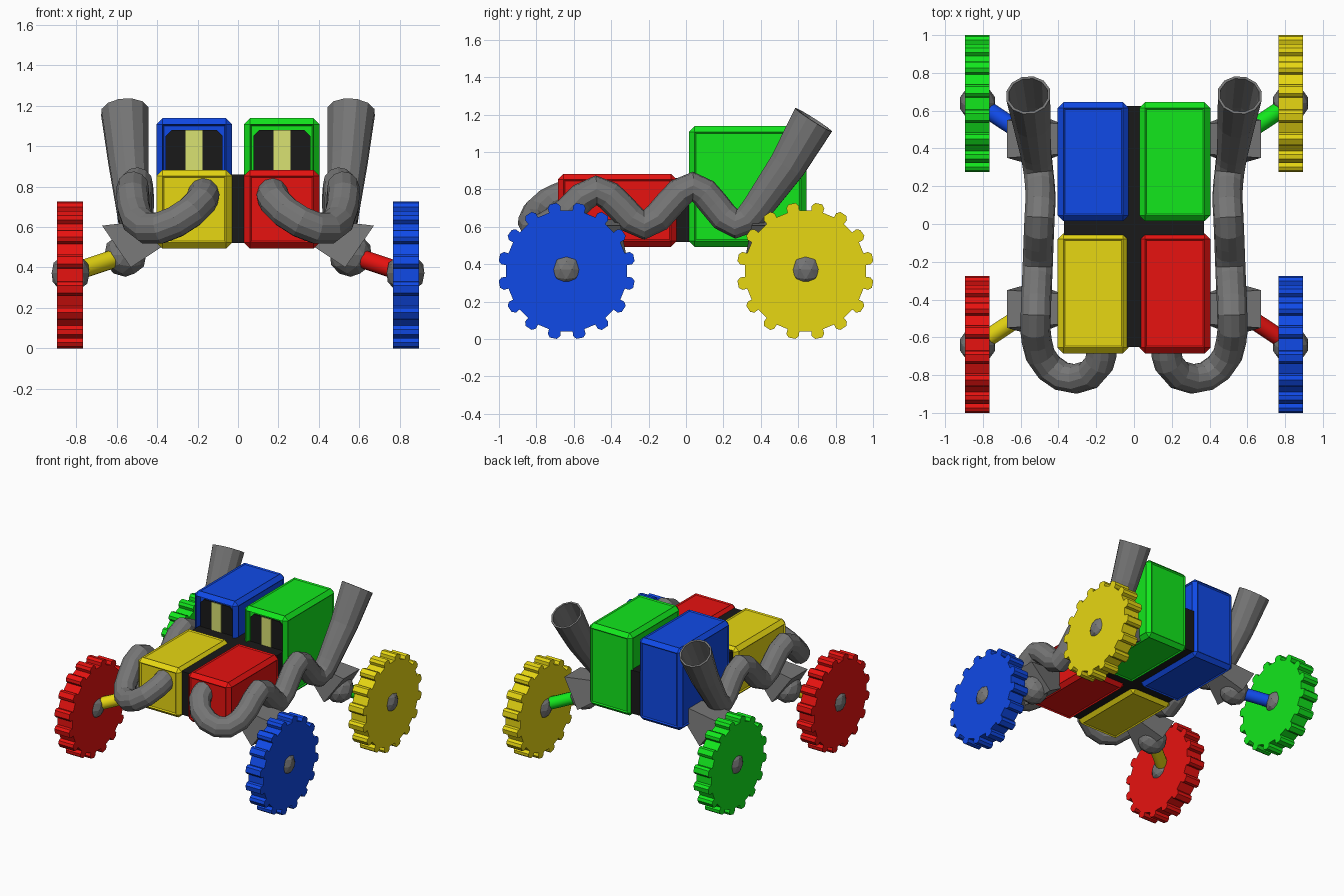
import bpy, bmesh, math
from mathutils import Vector

if "Cube" in bpy.data.objects:
    bpy.data.objects.remove(bpy.data.objects["Cube"])

COLORS = {"red": (0.8, 0.006, 0.005, 1), "blue": (0.005, 0.068, 0.8, 1),
          "green": (0.006, 0.8, 0.012, 1), "yellow": (0.8, 0.68, 0.006, 1),
          "black": (0.01, 0.01, 0.01, 1), "light": (0.7, 0.76, 0.17, 1),
          "grey": (0.18, 0.18, 0.18, 1)}
MATS = {}
for cname, col in COLORS.items():
    MATS[cname] = bpy.data.materials.new(cname)
    MATS[cname].diffuse_color = col


def finish(name, bm, color="grey"):
    bmesh.ops.recalc_face_normals(bm, faces=bm.faces)
    me = bpy.data.meshes.new(name)
    bm.to_mesh(me)
    bm.free()
    ob = bpy.data.objects.new(name, me)
    bpy.context.collection.objects.link(ob)
    me.materials.append(MATS[color])
    return ob


def box_bm(lo, hi):
    bm = bmesh.new()
    bmesh.ops.create_cube(bm, size=1)
    for v in bm.verts:
        v.co = Vector([(a + b) / 2 + c * (b - a) for a, b, c in zip(lo, hi, v.co)])
    return bm


def box(name, lo, hi, color, corner=0):
    """Plain box; corner chamfers the edges that run front to back."""
    bm = box_bm(lo, hi)
    if corner:
        edges = [e for e in bm.edges if abs(e.verts[0].co.y - e.verts[1].co.y) > 1e-4]
        bmesh.ops.bevel(bm, geom=edges, offset=corner, segments=1, affect='EDGES')
    return finish(name, bm, color)


def block(name, lo, hi, color, window=False):
    """Chamfered block with sunken panels, optionally with a deep front window."""
    bm = box_bm(lo, hi)
    bmesh.ops.bevel(bm, geom=bm.edges[:], offset=0.03, segments=1, affect='EDGES')
    bm.normal_update()
    panels = [f for f in bm.faces if max(abs(c) for c in f.normal) > 0.99]
    front = [f for f in panels if f.normal.y < -0.9] if window else []
    rest = [f for f in panels if f not in front]
    bmesh.ops.inset_individual(bm, faces=rest, thickness=0.012, depth=-0.008)
    if front:
        bmesh.ops.inset_individual(bm, faces=front, thickness=0.012, depth=-0.04)
    return finish(name, bm, color)


def ball(name, loc, r):
    bm = bmesh.new()
    bmesh.ops.create_icosphere(bm, subdivisions=2, radius=r)
    bmesh.ops.translate(bm, verts=bm.verts, vec=loc)
    return finish(name, bm)


def rod(name, a, b, r, color):
    bm = bmesh.new()
    d = b - a
    bmesh.ops.create_cone(bm, cap_ends=True, segments=12, radius1=r, radius2=r, depth=d.length)
    bmesh.ops.rotate(bm, verts=bm.verts, matrix=d.to_track_quat('Z', 'Y').to_matrix())
    bmesh.ops.translate(bm, verts=bm.verts, vec=(a + b) / 2)
    ob = finish(name, bm, color)
    ob.data.shade_smooth()
    ob.data.set_sharp_from_angle(angle=math.radians(40))


def gear(name, center, width, color):
    bm = bmesh.new()
    tooth = [(-5.6, 0.325), (-5.6, 0.35), (-3, 0.367), (3, 0.367), (5.6, 0.35), (5.6, 0.325)]
    vs = []
    for i in range(16):
        for da, r in tooth:
            a = math.radians(11.25 + 22.5 * i + da)
            vs.append(bm.verts.new((center.x - width / 2, center.y + r * math.sin(a),
                                    center.z + r * math.cos(a))))
    face = bm.faces.new(vs)
    ext = bmesh.ops.extrude_face_region(bm, geom=[face], use_keep_orig=True)
    moved = [g for g in ext["geom"] if isinstance(g, bmesh.types.BMVert)]
    bmesh.ops.translate(bm, verts=moved, vec=(width, 0, 0))
    finish(name, bm, color)


def socket(name, s, t):
    """Four-sided flared socket reaching from the body to the ball joint."""
    bm = bmesh.new()
    base = [(0.38, -0.08, 0.64), (0.38, 0.08, 0.64), (0.38, 0.08, 0.5), (0.38, -0.08, 0.5)]
    mouth = [(0.672, -0.1, 0.607), (0.672, 0.1, 0.607), (0.53, 0.14, 0.40), (0.53, -0.14, 0.40)]
    b, m = ([bm.verts.new((s * x, t * 0.45 + y, z)) for x, y, z in p] for p in (base, mouth))
    bm.faces.new(b)
    bm.faces.new(m)
    for i in range(4):
        j = (i + 1) % 4
        bm.faces.new((b[i], b[j], m[j], m[i]))
    finish(name, bm)


def pipe(name, s):
    """Wavy exhaust pipe with a flared open end: x, y, z, radius."""
    pts = [(0.17, -0.64, 0.77, 1), (0.185, -0.74, 0.725, 1), (0.31, -0.82, 0.625, 1),
           (0.45, -0.76, 0.595, 1), (0.515, -0.62, 0.69, 1), (0.52, -0.48, 0.795, 1),
           (0.515, -0.35, 0.705, 1), (0.51, -0.225, 0.61, 1), (0.505, -0.09, 0.72, 1),
           (0.5, 0.035, 0.815, 1), (0.495, 0.15, 0.72, 1), (0.505, 0.27, 0.615, 1),
           (0.52, 0.38, 0.70, 1.05), (0.56, 0.682, 1.172, 1.5)]
    cu = bpy.data.curves.new(name, 'CURVE')
    cu.dimensions = '3D'
    cu.bevel_depth = 0.08
    cu.bevel_resolution = 4
    cu.resolution_u = 2
    cu.materials.append(MATS["grey"])
    sp = cu.splines.new('BEZIER')
    sp.use_smooth = False
    sp.bezier_points.add(len(pts) - 1)
    for bp, (x, y, z, r) in zip(sp.bezier_points, pts):
        bp.co = (s * x, y, z)
        bp.radius = r
        bp.handle_left_type = bp.handle_right_type = 'AUTO'
    ob = bpy.data.objects.new(name, cu)
    bpy.context.collection.objects.link(ob)
    mod = ob.modifiers.new("wall", 'SOLIDIFY')
    mod.thickness = 0.014
    mod.offset = -1


# dark core showing between the four body blocks
box("body_core", (-0.37, -0.65, 0.52), (0.37, 0.625, 0.86), "black")

body = {(-1, -1): "yellow", (1, -1): "red", (-1, 1): "blue", (1, 1): "green"}
wheels = {(-1, -1): "red", (1, -1): "blue", (-1, 1): "green", (1, 1): "yellow"}

for s, side in ((-1, "left"), (1, "right")):
    x0, x1 = sorted((s * 0.029, s * 0.404))
    xm = (x0 + x1) / 2
    # hood and cab blocks
    block(f"hood_{side}", (x0, -0.685, 0.493), (x1, -0.05, 0.883), body[s, -1])
    block(f"cab_{side}", (x0, 0.015, 0.493), (x1, 0.645, 1.138), body[s, 1], True)
    # dark windscreen with a pale stripe
    box(f"windscreen_{side}", (xm - 0.141, 0.045, 0.54), (xm + 0.141, 0.06, 1.08), "black", 0.03)
    box(f"windscreen_stripe_{side}", (xm - 0.042, 0.04, 0.7), (xm + 0.042, 0.05, 1.08), "light")
    pipe(f"exhaust_{side}", s)
    # wheel, hub, axle, ball joint and socket at each corner
    for t, end in ((-1, "front"), (1, "rear")):
        tag = f"{end}_{side}"
        hub = Vector((s * 0.828, t * 0.64, 0.372))
        joint = Vector((s * 0.557, t * 0.46, 0.462))
        gear(f"wheel_{tag}", Vector((s * 0.83, t * 0.638, 0.364)), 0.128, wheels[s, t])
        ball(f"hub_{tag}", hub, 0.098)
        ball(f"ball_joint_{tag}", joint, 0.108)
        rod(f"axle_{tag}", hub, joint, 0.046, body[s, t])
        socket(f"socket_{tag}", s, t)

for m in bpy.data.materials:
    if m.users and not m.is_grease_pencil:
        m.use_nodes = True
        m.node_tree.nodes["Principled BSDF"].inputs["Base Color"].default_value = m.diffuse_color
